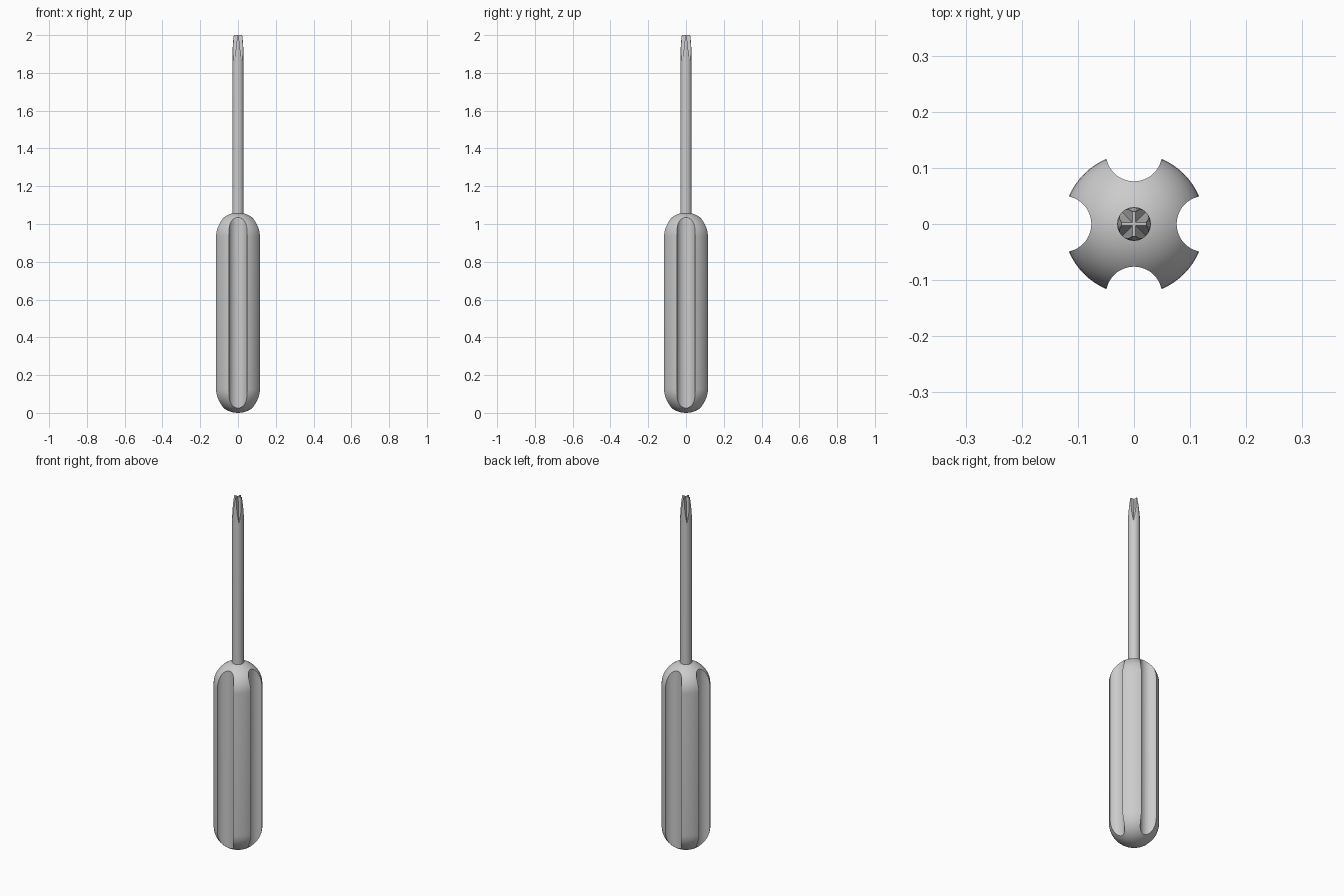
import bpy, bmesh, math
from mathutils import Matrix, Vector

cube = bpy.data.objects.get("Cube")
if cube:
    bpy.data.objects.remove(cube, do_unlink=True)

grey = bpy.data.materials.new("plain grey")
grey.use_nodes = True
grey.diffuse_color = (0.6, 0.6, 0.6, 1)
grey.node_tree.nodes["Principled BSDF"].inputs["Base Color"].default_value = (0.6, 0.6, 0.6, 1)


def make_object(name, bm):
    bmesh.ops.recalc_face_normals(bm, faces=bm.faces)
    mesh = bpy.data.meshes.new(name)
    bm.to_mesh(mesh)
    bm.free()
    mesh.materials.append(grey)
    obj = bpy.data.objects.new(name, mesh)
    bpy.context.collection.objects.link(obj)
    return obj


def lathe(name, profile, steps=64):
    """Revolve (radius, height) points around z."""
    bm = bmesh.new()
    verts = [bm.verts.new((r, 0, z)) for r, z in profile]
    edges = [bm.edges.new(pair) for pair in zip(verts, verts[1:])]
    bmesh.ops.spin(bm, geom=verts + edges, cent=(0, 0, 0), axis=(0, 0, 1),
                   angle=math.tau, steps=steps)
    bmesh.ops.remove_doubles(bm, verts=bm.verts, dist=1e-5)
    return make_object(name, bm)


def four_around(bm):
    """Repeat the geometry at quarter turns."""
    source = bm.verts[:] + bm.edges[:] + bm.faces[:]
    for i in range(1, 4):
        copy = bmesh.ops.duplicate(bm, geom=source)["geom"]
        bmesh.ops.rotate(bm, verts=[v for v in copy if isinstance(v, bmesh.types.BMVert)],
                         cent=(0, 0, 0), matrix=Matrix.Rotation(i * math.pi / 2, 3, 'Z'))


def carve(obj, cutter):
    mod = obj.modifiers.new("carve", 'BOOLEAN')
    mod.operation = 'DIFFERENCE'
    mod.solver = 'EXACT'
    mod.object = cutter
    bpy.ops.object.select_all(action='DESELECT')
    bpy.context.view_layer.objects.active = obj
    obj.select_set(True)
    bpy.ops.object.modifier_apply(modifier=mod.name)
    bpy.ops.object.shade_smooth_by_angle(angle=math.radians(30))
    bpy.data.objects.remove(cutter, do_unlink=True)


# Handle: capsule with four round finger grooves
R, TOP = 0.126, 1.06
arc = [i * math.pi / 24 for i in range(13)]
profile = [(R * math.sin(a), R - R * math.cos(a)) for a in arc]
profile += [(r, TOP - z) for r, z in reversed(profile)]
handle = lathe("handle", profile)

bm = bmesh.new()
bmesh.ops.create_cone(bm, cap_ends=True, segments=48, radius1=0.05, radius2=0.05, depth=1.4,
                      matrix=Matrix.Translation((R, 0, TOP / 2)))
four_around(bm)
carve(handle, make_object("groove_cutter", bm))

# Shaft: thin rod with a rounded taper at the tip
shaft = lathe("shaft", [(0, 1.0), (0.03, 1.0), (0.03, 1.89), (0.029, 1.92), (0.027, 1.95),
                        (0.025, 1.975), (0.022, 2.0), (0, 2.0)], 48)

# Tip: four sloping corner notches that leave a cross
bm = bmesh.new()
rings = []
for d, z in ((0.0225, 1.85), (0.012, 1.92), (0.003, 2.0), (0.003, 2.05)):
    rings.append([bm.verts.new((x, y, z)) for x, y in
                  ((d, d), (0.06, d), (0.06, 0.06), (d, 0.06))])
for low, high in zip(rings, rings[1:]):
    for i in range(4):
        j = (i + 1) % 4
        bm.faces.new((low[i], low[j], high[j], high[i]))
bm.faces.new(rings[0][::-1])
bm.faces.new(rings[-1])
four_around(bm)
carve(shaft, make_object("notch_cutter", bm))
